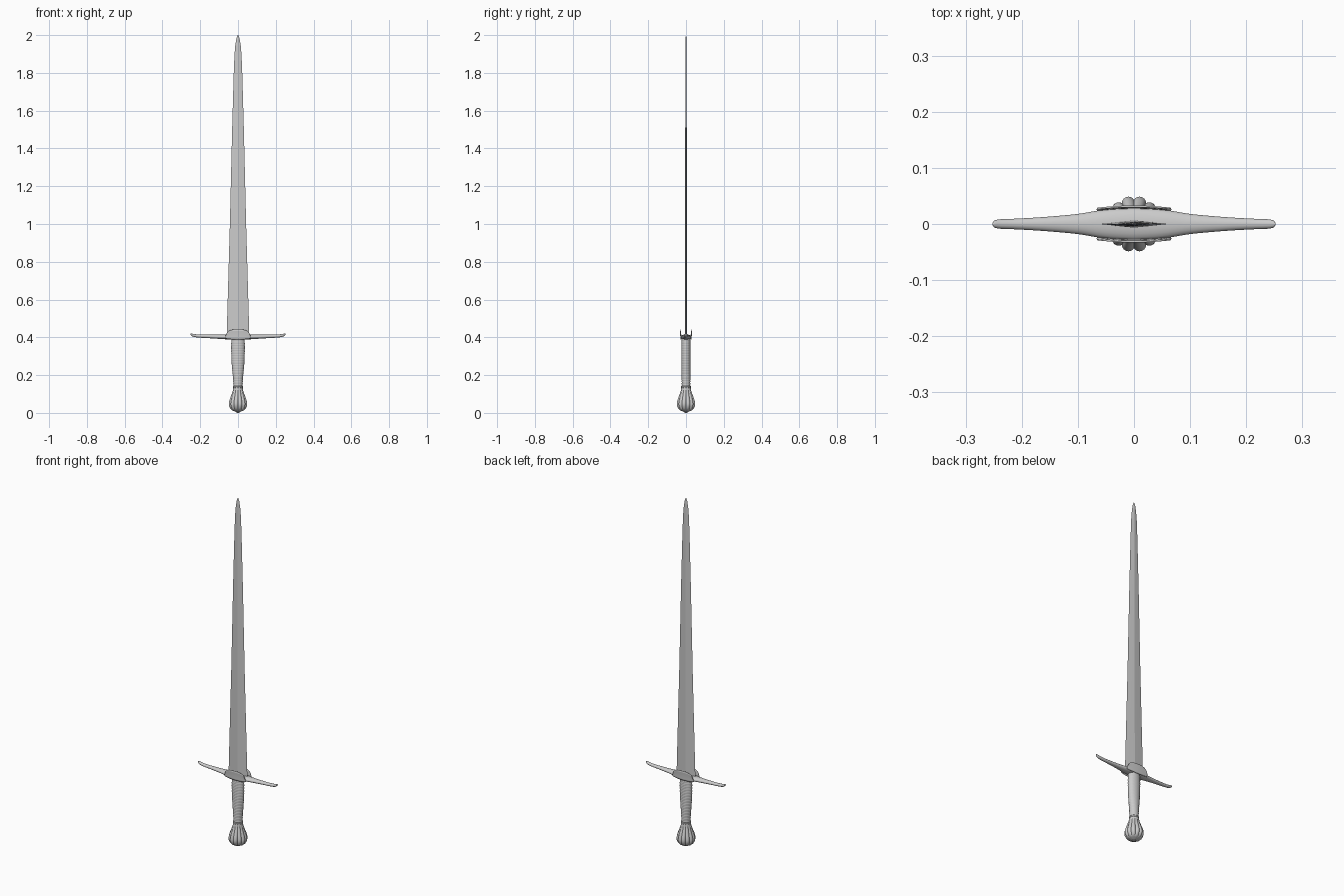
import bpy, bmesh
from math import sin, cos, pi

if "Cube" in bpy.data.objects:
    bpy.data.objects.remove(bpy.data.objects["Cube"])


def loft(name, rings, smooth=35):
    """Skin a list of equally long closed rings and cap both ends."""
    bm = bmesh.new()
    loops = [[bm.verts.new(p) for p in ring] for ring in rings]
    n = len(rings[0])
    for a, b in zip(loops, loops[1:]):
        for i in range(n):
            j = (i + 1) % n
            bm.faces.new((a[i], a[j], b[j], b[i]))
    bm.faces.new(loops[0][::-1])
    bm.faces.new(loops[-1])
    return finish(name, bm, smooth)


def finish(name, bm, smooth):
    bmesh.ops.recalc_face_normals(bm, faces=bm.faces)
    me = bpy.data.meshes.new(name)
    bm.to_mesh(me)
    bm.free()
    ob = bpy.data.objects.new(name, me)
    bpy.context.collection.objects.link(ob)
    bpy.ops.object.select_all(action='DESELECT')
    ob.select_set(True)
    bpy.context.view_layer.objects.active = ob
    bpy.ops.object.shade_smooth_by_angle(angle=smooth * pi / 180)
    return ob


def interp(table, t):
    """Smooth (Catmull-Rom style) lookup of the rows in a profile table."""
    for k, (a, b) in enumerate(zip(table, table[1:])):
        if t <= b[0]:
            break
    f = min(max((t - a[0]) / (b[0] - a[0]), 0), 1)
    p, q = table[max(k - 1, 0)], table[min(k + 2, len(table) - 1)]
    out = []
    for i in range(1, len(a)):
        h = b[0] - a[0]
        ma = (b[i] - p[i]) / (b[0] - p[0]) * h
        mb = (q[i] - a[i]) / (q[0] - a[0]) * h
        out.append((2*f**3 - 3*f*f + 1) * a[i] + (f**3 - 2*f*f + f) * ma
                   + (3*f*f - 2*f**3) * b[i] + (f**3 - f*f) * mb)
    return out


# Blade: flattened diamond section with a central ridge (z, half width, half thickness)
blade = [(0.40, 0.060, 0.0065), (0.44, 0.059, 0.0065), (1.0, 0.043, 0.005),
         (1.5, 0.031, 0.004), (1.8, 0.0225, 0.0032), (1.90, 0.0185, 0.003),
         (1.95, 0.014, 0.0026), (1.985, 0.008, 0.002), (2.0, 0.002, 0.0006)]
loft("blade", [[(w, 0, z), (w * .45, t * .6, z), (0, t, z), (-w * .45, t * .6, z),
                (-w, 0, z), (-w * .45, -t * .6, z), (0, -t, z), (w * .45, -t * .6, z)]
               for z, w, t in blade], 5)

# Crossguard: oval bar along x with upturned ends (|x|, half depth, half height, centre z)
guard = [(0, 0.029, 0.013, 0.402), (0.05, 0.026, 0.013, 0.402), (0.10, 0.018, 0.011, 0.403),
         (0.16, 0.0125, 0.009, 0.405), (0.21, 0.0095, 0.008, 0.407),
         (0.238, 0.0085, 0.0075, 0.411), (0.249, 0.006, 0.005, 0.416),
         (0.252, 0.002, 0.002, 0.419)]
xs = [i / 32 for i in range(-32, 33)]
rings = []
for s in xs:
    x = 0.252 * sin(s * pi / 2)
    d, h, c = interp(guard, abs(x))
    rings.append([(x, d * cos(a), c + h * sin(a)) for a in [i * pi / 10 for i in range(20)]])
loft("crossguard", rings)

# Rain guard: curved arched plate on each face of the crossguard
for side, name in ((-1, "front_rain_guard"), (1, "back_rain_guard")):
    bm = bmesh.new()
    cols = []
    for i in range(21):
        u = i / 10 - 1
        x = 0.066 * u
        top = 0.408 + 0.034 * (1 - abs(u) ** 3.2) ** 0.6
        bot = 0.394 - 0.006 * (1 - u * u)
        col = []
        for j in range(7):
            f = j / 6
            y = 0.0285 - 0.004 * u * u + 0.003 * f * f
            col.append(bm.verts.new((x, side * y, bot + (top - bot) * f)))
        cols.append(col)
    for a, b in zip(cols, cols[1:]):
        for j in range(6):
            bm.faces.new((a[j], b[j], b[j + 1], a[j + 1]))
    plate = finish(name, bm, 35)
    mod = plate.modifiers.new("thickness", 'SOLIDIFY')
    mod.thickness = 0.003
    mod.offset = 0

# Grip: oval handle with a fine cord wrap (z, half width, half depth)
grip = [(0.13, 0.0235, 0.022), (0.18, 0.026, 0.023), (0.25, 0.0325, 0.0235),
        (0.31, 0.0355, 0.024), (0.36, 0.036, 0.024), (0.395, 0.034, 0.023)]
rings = []
for k in range(121):
    z = 0.13 + 0.265 * k / 120
    w, d = interp(grip, z)
    r = 0.0006 * cos(k * pi / 2)
    rings.append([((w + r) * cos(a), (d + r) * sin(a), z)
                  for a in [i * pi / 14 for i in range(28)]])
loft("grip", rings, 60)

# Pommel: fluted pear shape (z, radius, flute depth)
pommel = [(0.004, 0.006, 0), (0.008, 0.018, 0.02), (0.015, 0.034, 0.06), (0.028, 0.045, 0.12),
          (0.045, 0.050, 0.14), (0.065, 0.047, 0.14), (0.09, 0.038, 0.12),
          (0.115, 0.029, 0.08), (0.135, 0.025, 0.02), (0.142, 0.0245, 0)]
rings = []
for k in range(36):
    z = 0.004 + 0.138 * (k / 35) ** 1.4
    r, f = interp(pommel, z)
    rings.append([(r * m * cos(a), r * m * sin(a), z)
                  for a in [i * pi / 48 for i in range(96)]
                  for m in [1 - f * (1 - abs(sin(6 * a)) ** 0.7)]])
loft("pommel", rings, 40)

# Peened button under the pommel and collar above it
loft("pommel_button", [[(r * cos(i * pi / 8), r * sin(i * pi / 8), z) for i in range(16)]
                       for z, r in ((0, 0.004), (0.002, 0.009), (0.008, 0.012), (0.012, 0.012))])
loft("grip_collar", [[(r * cos(i * pi / 14), r * sin(i * pi / 14), z) for i in range(28)]
                     for z, r in ((0.132, 0.0245), (0.135, 0.0268), (0.140, 0.0268), (0.143, 0.024))])
